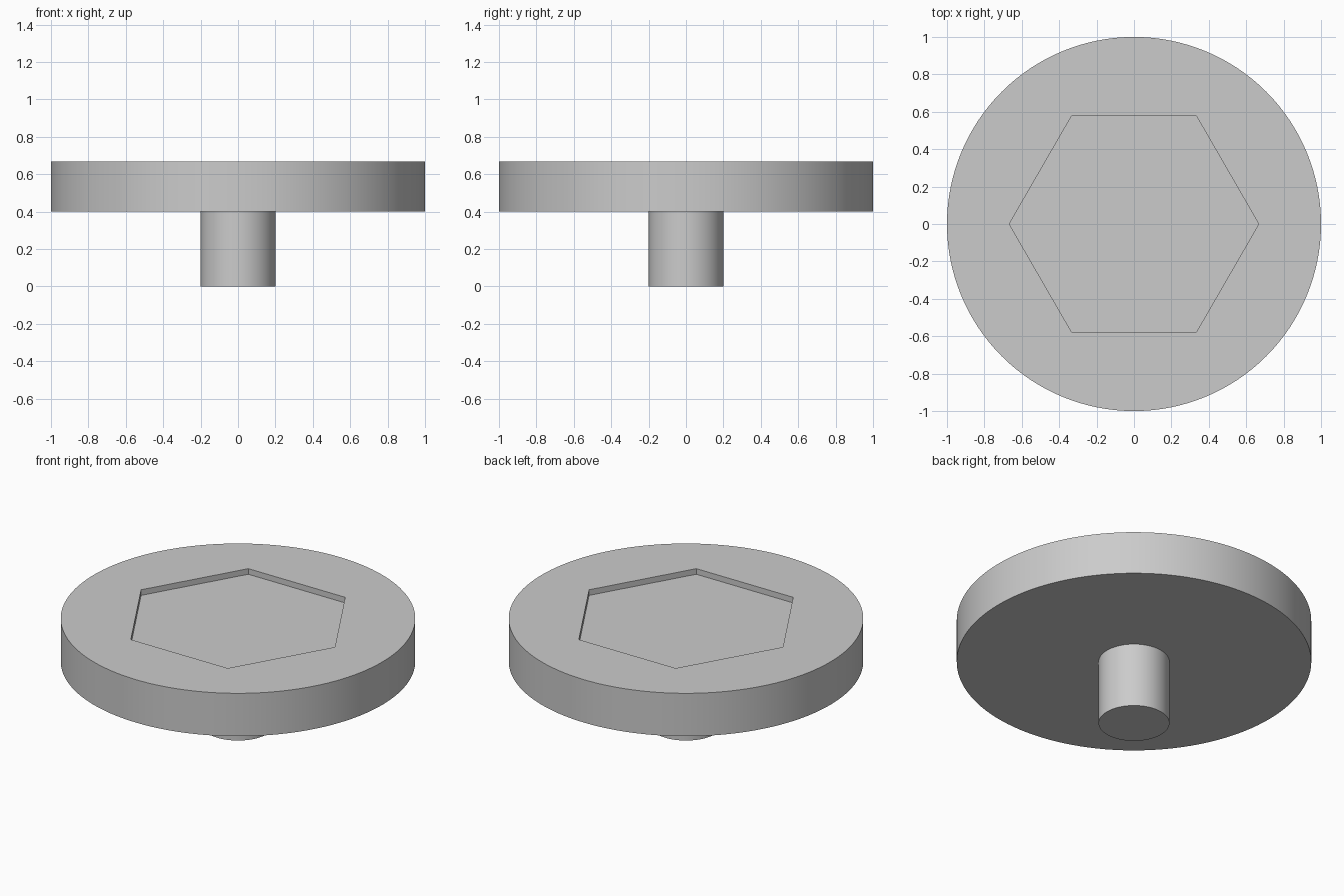
import bpy
import math

cube = bpy.data.objects.get("Cube")
if cube:
    bpy.data.objects.remove(cube, do_unlink=True)

# Single plain grey
grey = bpy.data.materials.new("light_grey")
grey.use_nodes = True
colour = (0.6, 0.6, 0.6, 1)
grey.diffuse_color = colour
grey.node_tree.nodes["Principled BSDF"].inputs["Base Color"].default_value = colour


def prism(name, sides, radius, bottom, top, turn=0.0):
    """Upright cylinder or prism between two heights."""
    bpy.ops.mesh.primitive_cylinder_add(
        vertices=sides, radius=radius, depth=top - bottom,
        location=(0, 0, (bottom + top) / 2), rotation=(0, 0, turn))
    obj = bpy.context.object
    obj.name = name
    obj.data.materials.append(grey)
    return obj


def smooth(obj):
    bpy.ops.object.select_all(action="DESELECT")
    obj.select_set(True)
    bpy.context.view_layer.objects.active = obj
    bpy.ops.object.shade_smooth_by_angle(angle=math.radians(30))


UNDERSIDE, TOP, RECESS_DEPTH = 0.4, 0.667, 0.035

# Round head with a shallow hexagonal recess
head = prism("disc_head", 128, 1.0, UNDERSIDE, TOP)
cutter = prism("hex_cutter", 6, 0.667, TOP - RECESS_DEPTH, TOP + 0.2, math.radians(30))
cutter.hide_render = True
cut = head.modifiers.new("hex_recess", "BOOLEAN")
cut.operation = "DIFFERENCE"
cut.solver = "EXACT"
cut.object = cutter
bpy.context.view_layer.objects.active = head
bpy.ops.object.modifier_apply(modifier=cut.name)
bpy.data.objects.remove(cutter, do_unlink=True)
smooth(head)

# Stem, sunk slightly into the head
stem = prism("stem", 64, 0.2, 0.0, UNDERSIDE + 0.02)
smooth(stem)
